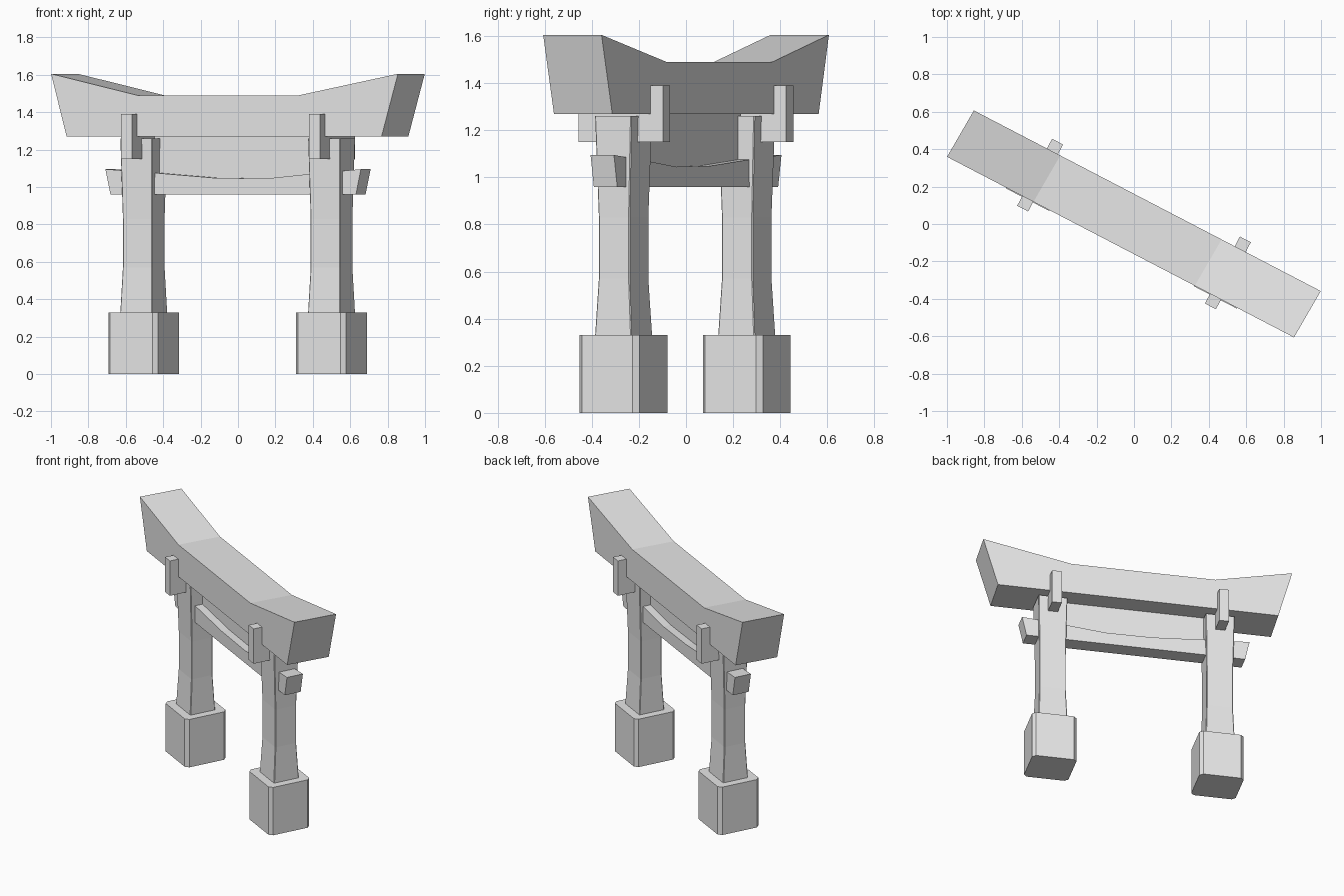
import bpy
import bmesh
from math import radians
from mathutils import Matrix

cube = bpy.data.objects.get("Cube")
if cube:
    bpy.data.objects.remove(cube, do_unlink=True)

TURN = Matrix.Rotation(radians(-27.5), 4, "Z")
POST_X = 0.566

stone = bpy.data.materials.new("pale_grey")
stone.use_nodes = True
stone.diffuse_color = (0.8, 0.8, 0.8, 1)
stone.node_tree.nodes["Principled BSDF"].inputs["Base Color"].default_value = (0.8, 0.8, 0.8, 1)


def finish(name, bm):
    """Turn the part into place and make it an object."""
    bmesh.ops.recalc_face_normals(bm, faces=bm.faces)
    bm.transform(TURN)
    mesh = bpy.data.meshes.new(name)
    bm.to_mesh(mesh)
    bm.free()
    mesh.materials.append(stone)
    obj = bpy.data.objects.new(name, mesh)
    bpy.context.collection.objects.link(obj)
    return obj


def loft(name, rings):
    """Skin a stack of matching rings and cap both ends."""
    bm = bmesh.new()
    loops = [[bm.verts.new(p) for p in ring] for ring in rings]
    for low, high in zip(loops, loops[1:]):
        for i in range(len(low)):
            j = (i + 1) % len(low)
            bm.faces.new((low[i], low[j], high[j], high[i]))
    bm.faces.new(loops[0])
    bm.faces.new(loops[-1])
    return finish(name, bm)


def beam(name, profile, half_depth, skew=0.0):
    """Extrude a side profile through the depth of the gate."""
    return loft(name, [[(x + skew * y, y, z) for x, z in profile]
                       for y in (-half_depth, half_depth)])


def ring(cx, w, d, z, c):
    """Rectangle with chamfered corners."""
    a, b = w / 2, d / 2
    pts = [(a, c - b), (a, b - c), (a - c, b), (c - a, b),
           (-a, b - c), (-a, c - b), (c - a, -b), (a - c, -b)]
    return [(cx + x, y - 0.004, z) for x, y in pts]


# Top beam with upswept, flared ends
beam("top_beam", [(-0.952, 1.27), (0.946, 1.27), (1.045, 1.605), (0.447, 1.49),
                  (-0.525, 1.49), (-1.046, 1.605)], 0.143, skew=0.045)

# Lower tie beam with a dipped top
beam("tie_beam", [(-0.74, 0.96), (0.74, 0.96), (0.77, 1.095), (0.47, 1.07),
                  (0.2, 1.045), (-0.11, 1.048), (-0.47, 1.075), (-0.77, 1.095)], 0.056)

# Thin panel between the beams
beam("centre_panel", [(-0.5, 1.0), (0.5, 1.0), (0.5, 1.28), (-0.5, 1.28)], 0.004)

for side, sign in (("left", 1), ("right", -1)):
    cx = sign * POST_X
    # Chamfered footing block
    loft(side + "_base", [ring(cx, 0.3, 0.287, z, 0.022) for z in (0, 0.33)])
    # Post with a narrow waist
    loft(side + "_post", [ring(cx, w, d, z, 0.004) for w, d, z in (
        (0.195, 0.175, 0.33), (0.178, 0.148, 0.57),
        (0.178, 0.148, 0.83), (0.195, 0.175, 1.26))])
    # Through peg crossing the post and the top beam
    beam(side + "_peg", [(cx - 0.033, 1.15), (cx + 0.033, 1.15),
                         (cx + 0.033, 1.39), (cx - 0.033, 1.39)], 0.202)
